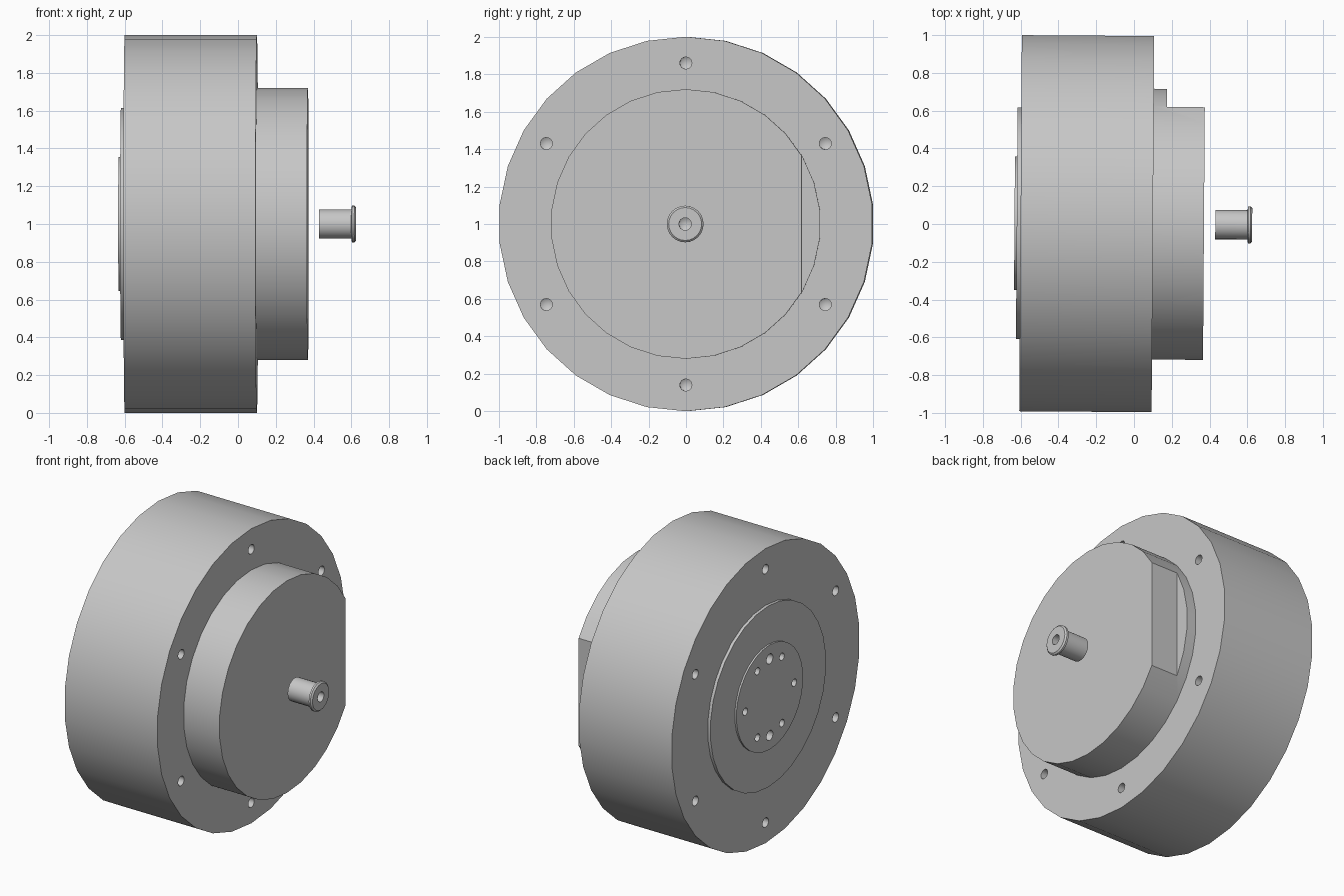
import bpy, bmesh
from math import sin, cos, radians, tau
from mathutils import Matrix

cube = bpy.data.objects.get("Cube")
if cube:
    bpy.data.objects.remove(cube, do_unlink=True)

grey = bpy.data.materials.new("light grey metal")
grey.use_nodes = True
colour = (0.57, 0.57, 0.57, 1)
grey.diffuse_color = colour
grey.node_tree.nodes["Principled BSDF"].inputs["Base Color"].default_value = colour

# The turning axis runs along x, one unit up, with a very slight yaw
AXIS = Matrix.Translation((0, 0, 1)) @ Matrix.Rotation(radians(-0.4), 4, 'Z')


def add_object(name, bm):
    bmesh.ops.recalc_face_normals(bm, faces=bm.faces)
    mesh = bpy.data.meshes.new(name)
    bm.to_mesh(mesh)
    bm.free()
    mesh.transform(AXIS)
    mesh.materials.append(grey)
    obj = bpy.data.objects.new(name, mesh)
    bpy.context.collection.objects.link(obj)
    return obj


def lathe(bm, profile, y=0, z=0, sides=30):
    """Turn a profile of (x, radius) points around the x axis."""
    rings = []
    for x, r in profile:
        rings.append([bm.verts.new((x, y + r * sin(tau * i / sides), z + r * cos(tau * i / sides)))
                      for i in range(sides)])
    for a, b in zip(rings, rings[1:]):
        for i in range(sides):
            j = (i + 1) % sides
            bm.faces.new((a[i], a[j], b[j], b[i]))
    for ring, (x, r) in ((rings[0], profile[0]), (rings[-1], profile[-1])):
        if r > 0:
            bm.faces.new(ring)
    bmesh.ops.remove_doubles(bm, verts=bm.verts, dist=1e-5)


def turned(name, profile, sides=30):
    bm = bmesh.new()
    lathe(bm, profile, sides=sides)
    return add_object(name, bm)


def drill(bm, face_x, inward, radius, pitch, angle, depth):
    """Blind hole with a conical bottom, cut inward from a face."""
    profile = [(face_x - inward * 0.03, radius), (face_x + inward * depth, radius),
               (face_x + inward * (depth + radius * 0.6), 0)]
    lathe(bm, profile, pitch * cos(radians(angle)), pitch * sin(radians(angle)), 16)


def cut(obj, bm):
    cutter = add_object("cutter", bm)
    cutter.hide_render = True
    mod = obj.modifiers.new("cut", 'BOOLEAN')
    mod.operation = 'DIFFERENCE'
    mod.solver = 'EXACT'
    mod.object = cutter
    bpy.context.view_layer.objects.active = obj
    bpy.ops.object.modifier_apply(modifier=mod.name)
    bpy.data.objects.remove(cutter, do_unlink=True)


# Main drum with six bolt holes on each face
drum = turned("drum_housing", [(-0.6, 1), (0.1, 1)])
holes = bmesh.new()
for angle in range(30, 390, 60):
    drill(holes, 0.1, -1, 0.032, 0.86, angle, 0.12)
    drill(holes, -0.6, 1, 0.032, 0.86, angle, 0.12)
cut(drum, holes)

# Raised boss with one flat side above a round step
boss = turned("front_boss", [(0.09, 0.72), (0.37, 0.72)])
flat = bmesh.new()
bmesh.ops.create_cube(flat, size=1, matrix=Matrix.Translation((0.67, 1.12, 0))
                      @ Matrix.Diagonal((1, 1, 2, 1)))
cut(boss, flat)

# Stepped output plates on the rear
turned("rear_plate", [(-0.62, 0.615), (-0.59, 0.615)])
hub = turned("output_hub", [(-0.632, 0.355), (-0.61, 0.355)])
rear_parts = [hub, bpy.data.objects["rear_plate"], drum]

# Six screw holes and two larger dowel holes through the hub
for part in rear_parts:
    holes = bmesh.new()
    for angle in range(0, 360, 60):
        drill(holes, -0.632, 1, 0.025, 0.26, angle, 0.1)
    for angle in (90, 270):
        drill(holes, -0.632, 1, 0.034, 0.26, angle, 0.1)
    cut(part, holes)

# Separate flanged pin with a centre hole
turned("flanged_pin", [(0.43, 0), (0.43, 0.078), (0.6, 0.078), (0.603, 0.098), (0.616, 0.098),
                       (0.625, 0.088), (0.625, 0.033), (0.56, 0.033), (0.54, 0)], 24)

# Smooth round walls, sharp rims
bpy.ops.object.select_all(action='DESELECT')
for obj in bpy.context.collection.objects:
    if obj.type == 'MESH' and grey.name in obj.data.materials:
        obj.select_set(True)
        bpy.context.view_layer.objects.active = obj
bpy.ops.object.shade_smooth_by_angle(angle=radians(30))
